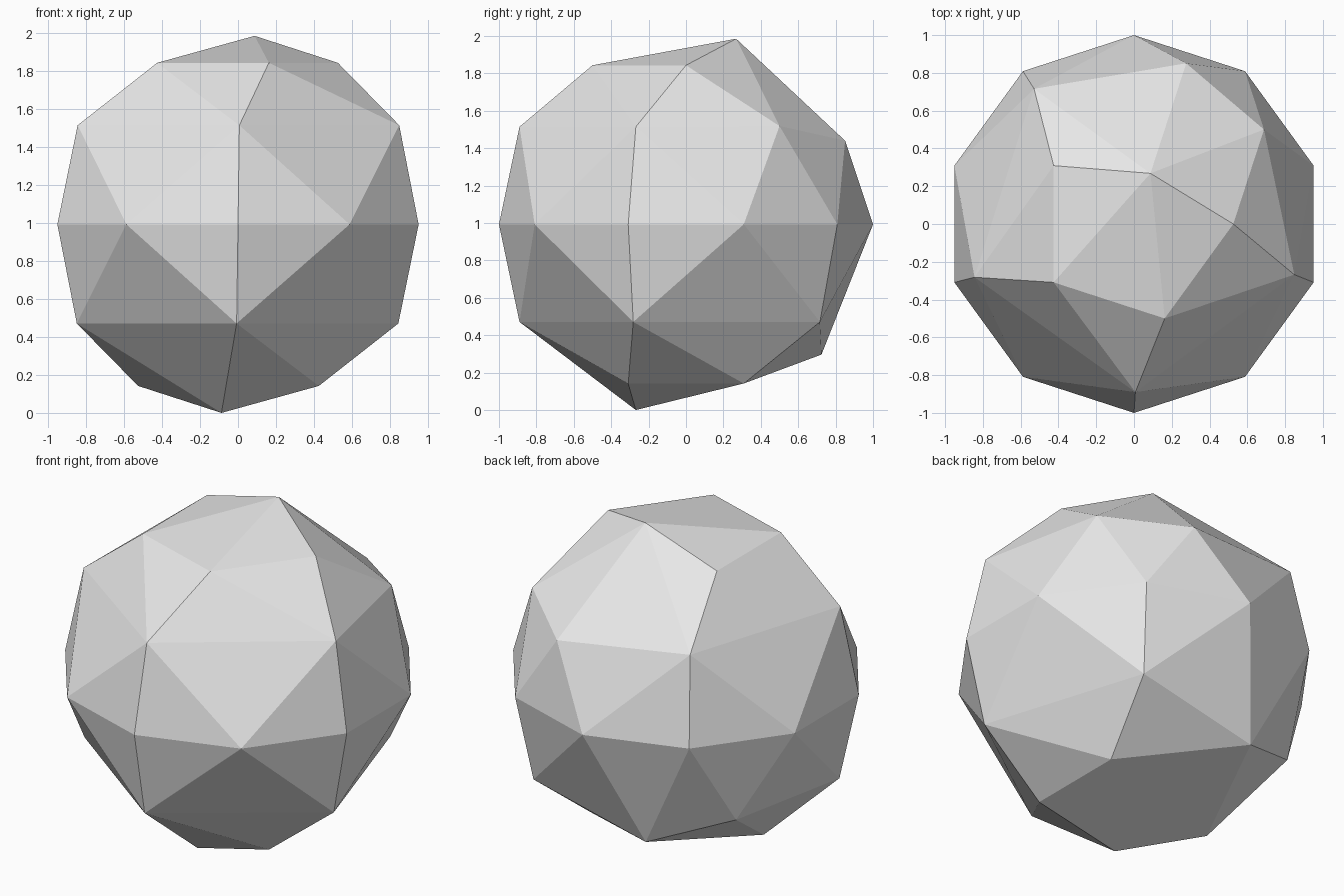
import bpy, bmesh
from math import cos, sin, radians, sqrt
from mathutils import Vector

cube = bpy.data.objects.get("Cube")
if cube:
    bpy.data.objects.remove(cube, do_unlink=True)

# Tiers of the faceted ball, as heights on a unit sphere
POLE, CAP, MID, RING = 1.0, 0.8507, 0.5257, 0.4472
BULGE = 1.0726  # joined corners are pushed out to keep the volume

bm = bmesh.new()
bmesh.ops.create_icosphere(bm, subdivisions=2, radius=1.0)


def corner(azimuth, height):
    """Corner of the ball nearest to an azimuth and height."""
    r = sqrt(max(0.0, 1 - height * height))
    a = radians(azimuth)
    p = Vector((r * cos(a), r * sin(a), height))
    return min(bm.verts, key=lambda v: (v.co - p).length)


# Neighbouring corners that are joined: (azimuth, height) of each
pairs = [
    # crown and upper belt
    ((0, POLE), (72, CAP)),
    ((288, RING), (252, MID)),
    ((0, RING), (324, MID)),
    ((216, RING), (180, MID)),
    ((144, RING), (108, MID)),
    # base and lower belt
    ((0, -POLE), (252, -CAP)),
    ((108, -RING), (108, -CAP)),
    ((36, -RING), (72, -MID)),
    ((324, -RING), (0, -MID)),
    ((252, -RING), (288, -MID)),
    ((180, -RING), (216, -MID)),
]
joins = [(corner(*a), corner(*b)) for a, b in pairs]
for keep, drop in joins:
    keep.co = (keep.co + drop.co) / 2 * BULGE
bmesh.ops.weld_verts(bm, targetmap={drop: keep for keep, drop in joins})
bmesh.ops.recalc_face_normals(bm, faces=bm.faces[:])

# Stand the ball on the ground
low = min(v.co.z for v in bm.verts)
bmesh.ops.translate(bm, verts=bm.verts[:], vec=(0, 0, -low))
for f in bm.faces:
    f.smooth = False

mesh = bpy.data.meshes.new("faceted_ball")
bm.to_mesh(mesh)
bm.free()

# Plain grey surface
grey = bpy.data.materials.new("light_grey")
grey.use_nodes = True
grey.diffuse_color = (0.8, 0.8, 0.8, 1)
for node in grey.node_tree.nodes:
    if node.type == "BSDF_PRINCIPLED":
        node.inputs["Base Color"].default_value = (0.8, 0.8, 0.8, 1)
mesh.materials.append(grey)

ball = bpy.data.objects.new("faceted_ball", mesh)
bpy.context.collection.objects.link(ball)
